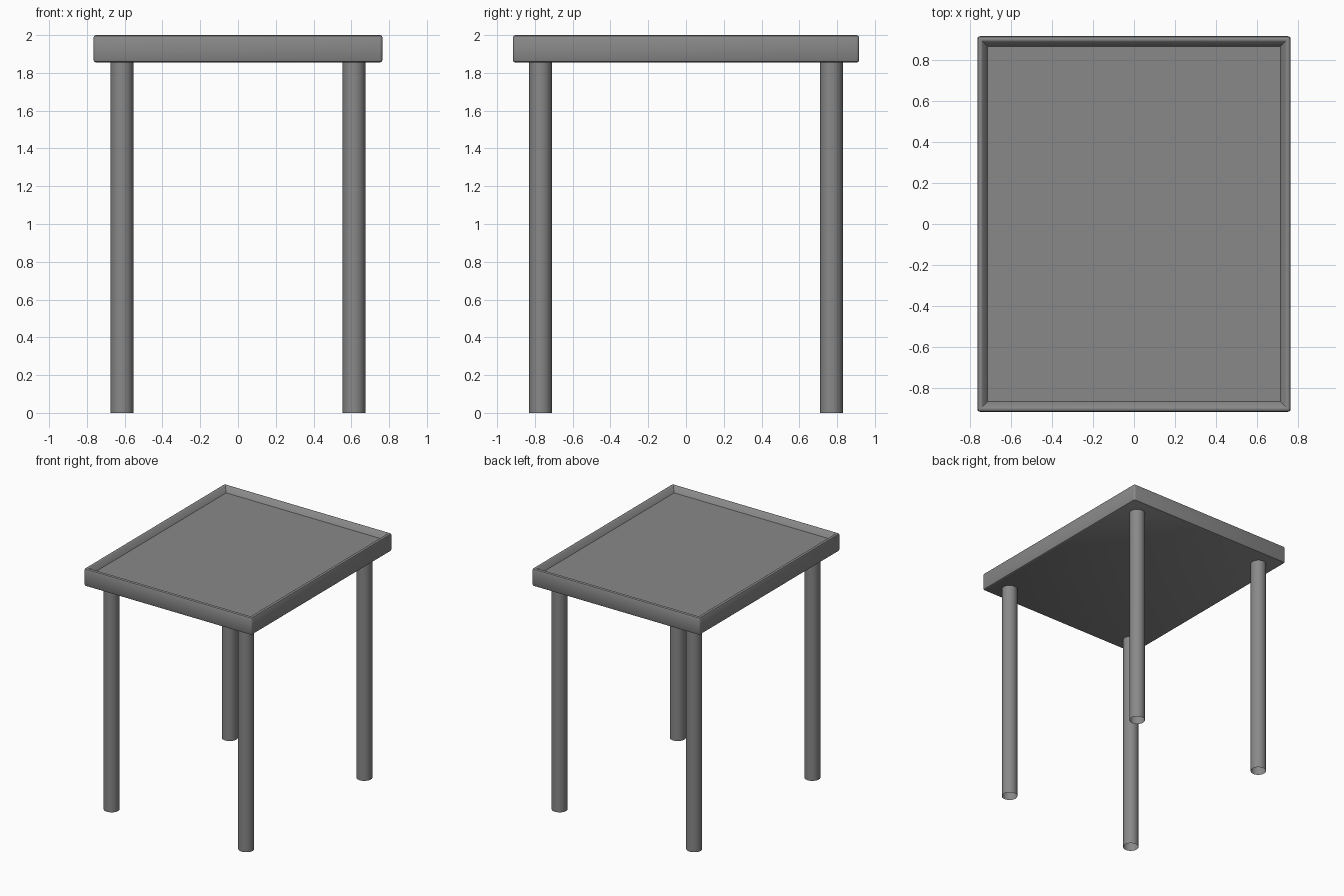
import bpy, bmesh, math

if "Cube" in bpy.data.objects:
    bpy.data.objects.remove(bpy.data.objects["Cube"])

grey = bpy.data.materials.new("mid grey")
grey.diffuse_color = (0.25, 0.25, 0.25, 1)
grey.use_nodes = True
grey.node_tree.nodes["Principled BSDF"].inputs["Base Color"].default_value = grey.diffuse_color

HX, HY, TOP, UNDER = 0.765, 0.917, 2.0, 1.855


def finish(bm, name, angle):
    bmesh.ops.recalc_face_normals(bm, faces=bm.faces)
    mesh = bpy.data.meshes.new(name)
    bm.to_mesh(mesh)
    bm.free()
    mesh.materials.append(grey)
    ob = bpy.data.objects.new(name, mesh)
    bpy.context.collection.objects.link(ob)
    bpy.ops.object.select_all(action='DESELECT')
    ob.select_set(True)
    bpy.context.view_layer.objects.active = ob
    bpy.ops.object.shade_smooth_by_angle(angle=math.radians(angle))
    return ob


def ring(bm, inset, z):
    """Rectangle with small rounded corners."""
    r = max(0.016 - inset, 0.001)
    verts = []
    for i, (sx, sy) in enumerate([(1, 1), (-1, 1), (-1, -1), (1, -1)]):
        for k in range(4):
            a = math.pi / 2 * (i + k / 3)
            verts.append(bm.verts.new((sx * (HX - inset - r) + r * math.cos(a),
                                       sy * (HY - inset - r) + r * math.sin(a), z)))
    return verts


# Table top: rounded outer rim sloping in to a shallow sunken surface
profile = [(0.012, UNDER), (0.004, UNDER + 0.004), (0, UNDER + 0.012),
           (0, TOP - 0.012), (0.004, TOP - 0.004), (0.012, TOP),
           (0.020, TOP), (0.026, TOP - 0.004), (0.050, TOP - 0.045)]
bm = bmesh.new()
rings = [ring(bm, i, z) for i, z in profile]
for a, b in zip(rings, rings[1:]):
    for k in range(len(a)):
        n = (k + 1) % len(a)
        bm.faces.new((a[k], a[n], b[n], b[k]))
bm.faces.new(rings[0])
bm.faces.new(rings[-1])
finish(bm, "table_top", 35)

# Four round legs, open tubes at the foot
for sy, end in ((-1, "front"), (1, "back")):
    for sx, side in ((-1, "left"), (1, "right")):
        bm = bmesh.new()
        bmesh.ops.create_cone(bm, cap_ends=False, segments=32, radius1=0.06,
                              radius2=0.06, depth=UNDER)
        leg = finish(bm, f"{end}_{side}_leg", 35)
        leg.location = (sx * 0.614, sy * 0.77, UNDER / 2)
